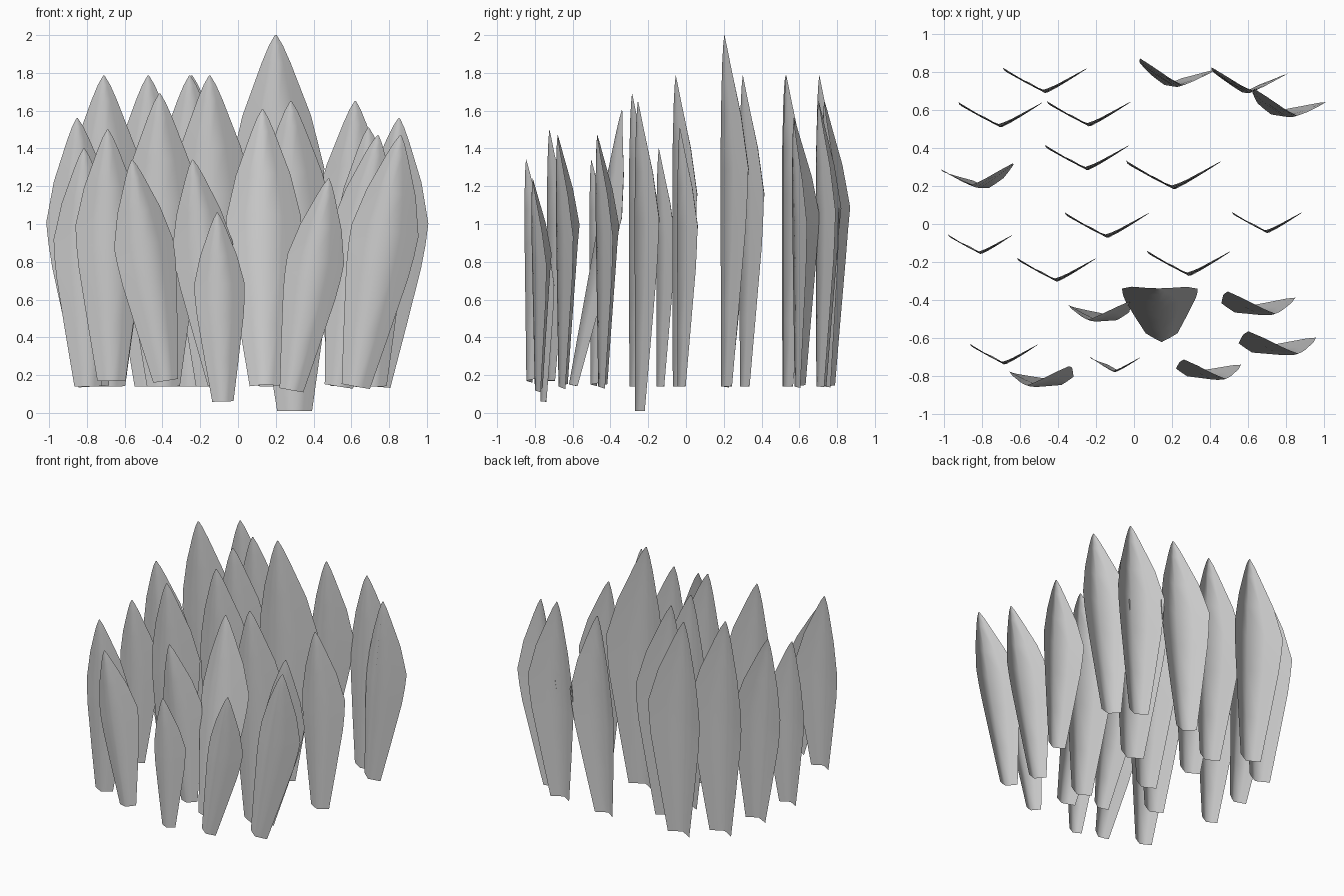
import bpy, bmesh, math
from mathutils import Vector, Matrix

if "Cube" in bpy.data.objects:
    bpy.data.objects.remove(bpy.data.objects["Cube"])

# Leaf outline: height fraction, half width fraction, fold offset, left-side and right-side depth slope
RINGS = [(0, .42, 0, .56, .56), (.22, .67, 0, .53, .57), (.45, .92, 0, .53, .58),
         (.54, .98, 0, .55, .58), (.62, 1, 0, .6, .59), (.77, .73, .001, .6, .59),
         (.92, .31, .005, .55, .55), (.97, .15, .008, .5, .5), (1, .02, .011, .3, .3)]
# Cross-section columns: side fraction, depth fraction
COLUMNS = [(-1, 1), (-.5, .47), (0, 0), (.5, .47), (1, 1)]


def leaf(name, base, tip, yaw=0):
    """Folded, pointed leaf running from base to tip, fold facing the front."""
    base, tip = Vector(base), Vector(tip)
    axis = tip - base
    h = axis.length
    half = .134 * h
    z = axis.normalized()
    side = Matrix.Rotation(math.radians(yaw), 3, 'Z') @ Vector((1, 0, 0))
    x = (side - side.dot(z) * z).normalized()
    y = z.cross(x)
    bm = bmesh.new()
    rows = []
    for t, w, off, left, right in RINGS:
        row = []
        for s, d in COLUMNS:
            slope = left if s < 0 else right
            p = base + z * (t * h) + x * (s * w * half) + y * (off * h + d * w * half * slope)
            row.append(bm.verts.new(p))
        rows.append(row)
    for a, b in zip(rows, rows[1:]):
        for i in range(len(COLUMNS) - 1):
            bm.faces.new((a[i], a[i + 1], b[i + 1], b[i]))
    me = bpy.data.meshes.new(name)
    bm.to_mesh(me)
    bm.free()
    for p in me.polygons:
        p.use_smooth = True
    ob = bpy.data.objects.new(name, me)
    bpy.context.collection.objects.link(ob)


# Upright leaves: x, fold y, base z, tip z
UPRIGHT = [(-.465, .69, .14, 1.785), (-.70, .51, .14, 1.785), (-.235, .515, .14, 1.785),
           (-.245, .285, .14, 1.785), (.21, .185, .14, 2.0), (-.14, -.07, .14, 1.785),
           (-.805, -.155, .14, 1.40), (-.405, -.30, .14, 1.69), (.29, -.27, .01, 1.65),
           (.70, -.045, .14, 1.51), (-.68, -.735, .17, 1.50)]
for i, (px, py, z0, z1) in enumerate(UPRIGHT, 1):
    leaf(f"upright_leaf_{i}", (px + .01, py, z0), (px - .01, py - .003, z1))

# Leaning leaves: base point, tip point, turn in degrees
LEANING = [((-.76, .19, .14), (-.85, .19, 1.56), 5),
           ((.16, .73, .14), (.25, .715, 1.65), -8),
           ((.57, .69, .14), (.62, .685, 1.65), -4),
           ((.72, .575, .14), (.85, .555, 1.56), -10),
           ((-.09, -.505, .15), (-.24, -.515, 1.34), 3),
           ((.145, -.62, .15), (.13, -.355, 1.61), 0),
           ((.53, -.465, .14), (.74, -.485, 1.47), -5),
           ((.62, -.675, .14), (.86, -.695, 1.47), -5),
           ((-.38, -.845, .17), (-.56, -.86, 1.34), 5),
           ((-.08, -.77, .06), (-.11, -.782, 1.06), 0),
           ((.28, -.80, .12), (.48, -.825, 1.24), -5)]
for i, (b, t, yaw) in enumerate(LEANING, 1):
    leaf(f"leaning_leaf_{i}", b, t, yaw)
